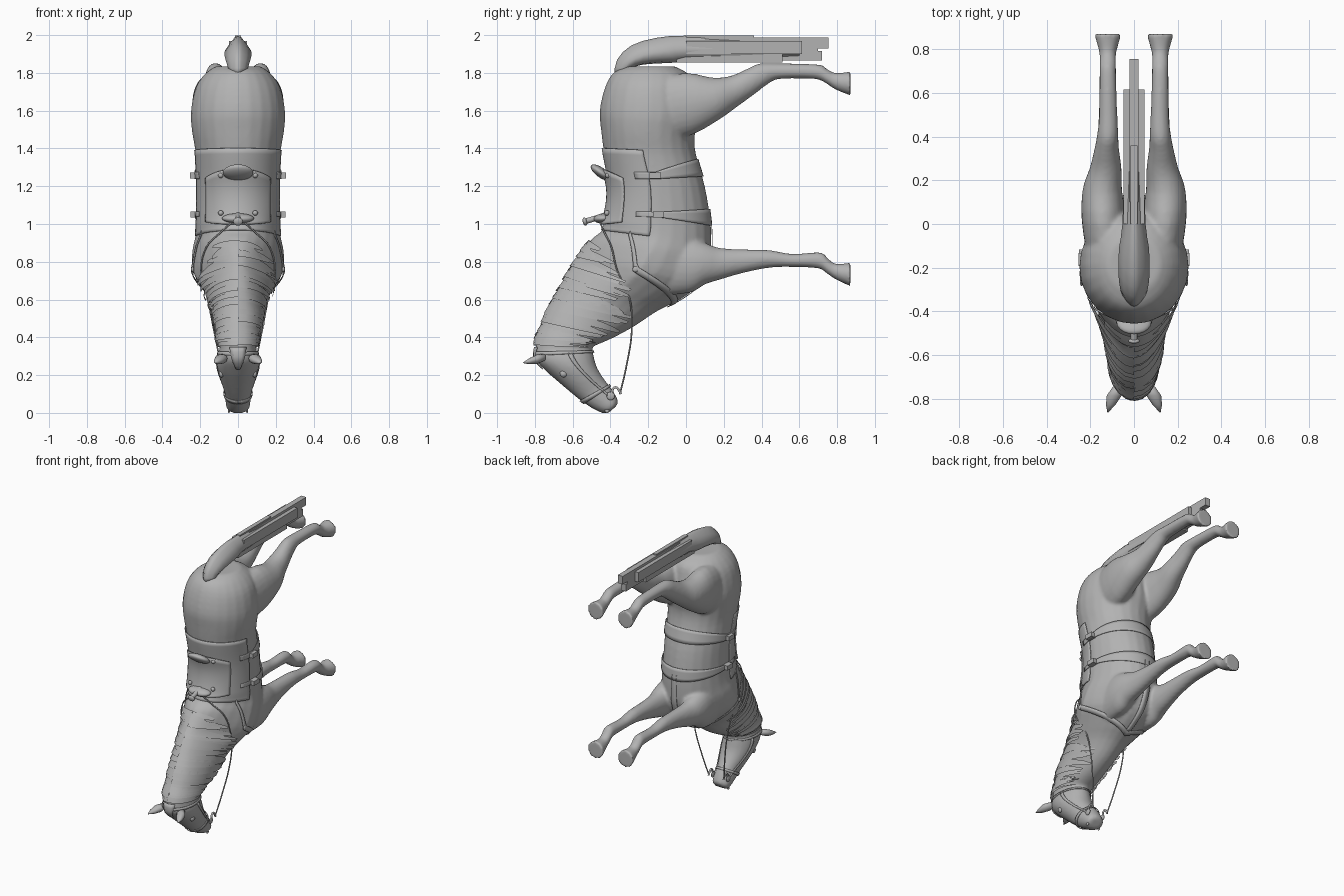
import bpy, bmesh, math, random
from mathutils import Vector

if "Cube" in bpy.data.objects:
    bpy.data.objects.remove(bpy.data.objects["Cube"])
random.seed(4)

grey = bpy.data.materials.new("plain grey")
grey.diffuse_color = (0.45, 0.45, 0.45, 1)
grey.use_nodes = True
grey.node_tree.nodes["Principled BSDF"].inputs["Base Color"].default_value = grey.diffuse_color

# cross-sections: outline point A (y,z), opposite point B (y,z), half width, x centre
TORSO = [(-.31, 1.835, -.06, 1.835, .12, 0), (-.385, 1.80, .02, 1.79, .175, 0),
         (-.43, 1.72, .05, 1.72, .225, 0), (-.457, 1.6, .07, 1.58, .25, 0),
         (-.45, 1.5, .045, 1.46, .242, 0), (-.435, 1.38, .055, 1.36, .224, 0),
         (-.405, 1.2, .10, 1.2, .217, 0), (-.42, 1.05, .128, 1.03, .217, 0),
         (-.44, .97, .135, .90, .226, 0), (-.50, .92, .125, .80, .242, 0),
         (-.56, .83, .07, .68, .24, 0), (-.61, .75, -.03, .60, .195, 0),
         (-.66, .66, -.15, .54, .152, 0), (-.71, .57, -.27, .46, .127, 0),
         (-.755, .47, -.38, .40, .113, 0), (-.785, .40, -.46, .365, .103, 0),
         (-.80, .33, -.51, .345, .095, 0)]
HEAD = [(-.79, .38, -.50, .36, .085, 0), (-.80, .29, -.49, .31, .108, 0),
        (-.745, .225, -.475, .25, .11, 0), (-.66, .15, -.445, .195, .093, 0),
        (-.57, .075, -.415, .155, .073, 0), (-.50, .026, -.385, .115, .067, 0),
        (-.44, -.002, -.36, .065, .062, 0), (-.41, .0, -.365, .04, .042, 0)]
HIND = [(-.2, 1.77, -.1, 1.44, .09, .125), (.0, 1.80, .04, 1.475, .10, .14),
        (.14, 1.775, .18, 1.555, .09, .145), (.24, 1.785, .27, 1.62, .073, .13),
        (.33, 1.825, .36, 1.685, .056, .125), (.39, 1.85, .44, 1.745, .048, .12),
        (.5, 1.85, .5, 1.768, .042, .118), (.70, 1.845, .68, 1.768, .038, .12),
        (.74, 1.825, .74, 1.745, .038, .12), (.79, 1.80, .79, 1.712, .04, .12),
        (.87, 1.807, .87, 1.68, .063, .12)]
FORE = [(-.2, .95, -.15, .62, .08, .12), (.0, .93, .02, .635, .085, .13),
        (.10, .90, .10, .68, .078, .13), (.18, .873, .18, .705, .064, .125),
        (.30, .866, .30, .74, .052, .12), (.44, .862, .44, .768, .045, .12),
        (.56, .842, .56, .772, .04, .12), (.71, .85, .70, .765, .038, .12),
        (.745, .825, .745, .738, .038, .12), (.79, .79, .79, .708, .04, .12),
        (.87, .795, .87, .67, .063, .12)]
TAIL = [(-.38, 1.79, -.30, 1.82, .045, 0), (-.365, 1.87, -.24, 1.842, .062, 0),
        (-.29, 1.945, -.15, 1.85, .072, 0), (-.16, 1.985, -.05, 1.855, .068, 0),
        (0, 1.997, 0, 1.865, .053, 0), (.3, 1.985, .3, 1.87, .045, 0),
        (.60, 1.975, .60, 1.885, .04, 0)]


def surf(sec, s, ang, off=0.0):
    """Point on a loft: s along the sections, ang around (0 = outline A)."""
    n = len(sec) - 1
    i = max(0, min(int(s), n - 1))
    t = s - i
    p = [sec[max(0, min(k, n))] for k in (i - 1, i, i + 1, i + 2)]
    ay, az, by, bz, w, xc = [
        .5 * (2 * q + (r - o) * t + (2 * o - 5 * q + 4 * r - u) * t * t + (3 * q - o - 3 * r + u) * t ** 3)
        for o, q, r, u in zip(*p)]
    c = Vector((xc, (ay + by) / 2, (az + bz) / 2))
    v = Vector((0, (ay - by) / 2, (az - bz) / 2))
    x = Vector((1, 0, 0))
    nrm = v.normalized() * math.cos(ang) / v.length + x * math.sin(ang) / w
    # egg shape: narrow neck crest above wide shoulders, peaked tail
    egg = .5 * max(0, 1 - abs(s - 10.4) / 3) if sec is TORSO else .45 if sec is TAIL else 0
    w *= 1 - egg * max(0, math.cos(ang))
    return c + v * math.cos(ang) + x * w * math.sin(ang) + nrm.normalized() * off


def finish(bm, name, smooth=True):
    bmesh.ops.recalc_face_normals(bm, faces=bm.faces)
    me = bpy.data.meshes.new(name)
    bm.to_mesh(me)
    bm.free()
    for f in me.polygons:
        f.use_smooth = smooth
    ob = bpy.data.objects.new(name, me)
    bpy.context.collection.objects.link(ob)
    me.materials.append(grey)
    return ob


def skin(bm, rings):
    rows = [[bm.verts.new(p) for p in r] for r in rings]
    for a, b in zip(rows, rows[1:]):
        for j in range(len(a)):
            bm.faces.new((a[j], a[j - 1], b[j - 1], b[j]))
    bm.faces.new(rows[0])
    bm.faces.new(rows[-1])


def loft(bm, sec, flip=1, n=24, sub=3):
    rings = []
    for k in range((len(sec) - 1) * sub + 1):
        pts = [surf(sec, k / sub, math.tau * j / n) for j in range(n)]
        rings.append([(p.x * flip, p.y, p.z) for p in pts])
    skin(bm, rings)


def patch(name, funcs, nu, nv, thick=0.0):
    """Grid sheets from functions f(u, v) -> point."""
    bm = bmesh.new()
    for f in funcs:
        g = [[bm.verts.new(f(i / nu, j / nv)) for j in range(nv + 1)] for i in range(nu + 1)]
        for i in range(nu):
            for j in range(nv):
                bm.faces.new((g[i][j], g[i + 1][j], g[i + 1][j + 1], g[i][j + 1]))
    ob = finish(bm, name)
    if thick:
        m = ob.modifiers.new("thickness", "SOLIDIFY")
        m.thickness, m.offset = thick, 0


def ball(name, loc, size, rot=(0, 0, 0)):
    bpy.ops.mesh.primitive_uv_sphere_add(segments=20, ring_count=12, radius=1, location=loc, rotation=rot, scale=size)
    ob = bpy.context.object
    ob.name = name
    ob.data.materials.append(grey)
    bpy.ops.object.shade_smooth()


def box(name, lo, hi):
    lo, hi = Vector(lo), Vector(hi)
    bpy.ops.mesh.primitive_cube_add(size=1, location=(lo + hi) / 2, scale=hi - lo)
    bpy.context.object.name = name
    bpy.context.object.data.materials.append(grey)


def tube(name, pts, r):
    cu = bpy.data.curves.new(name, "CURVE")
    cu.dimensions, cu.bevel_depth, cu.bevel_resolution = "3D", r, 1
    cu.use_fill_caps = True
    sp = cu.splines.new("BEZIER")
    sp.bezier_points.add(len(pts) - 1)
    for b, p in zip(sp.bezier_points, pts):
        b.co = p
        b.handle_left_type = b.handle_right_type = "AUTO"
    cu.materials.append(grey)
    bpy.context.collection.objects.link(bpy.data.objects.new(name, cu))


R = math.radians

# horse body, neck, head and legs merged into one skin
bm = bmesh.new()
loft(bm, TORSO)
loft(bm, HEAD)
for side in (1, -1):
    loft(bm, HIND, side)
    loft(bm, FORE, side)
body = finish(bm, "horse_body")
m = body.modifiers.new("merge", "REMESH")
m.mode, m.voxel_size, m.use_smooth_shade = "VOXEL", .011, True
m = body.modifiers.new("soften", "SMOOTH")
m.factor, m.iterations = .5, 5

# tail with hair slabs
bm = bmesh.new()
loft(bm, TAIL, n=12, sub=2)
finish(bm, "tail")
for x0, x1, y0, y1, z0, z1 in ((-.02, .02, .1, .755, 1.93, 1.988), (-.02, .02, .2, .72, 1.865, 1.915),
                               (-.048, .048, .0, .615, 1.90, 1.97), (-.02, .02, .3, .70, 1.9, 1.95),
                               (-.035, .035, -.05, .51, 1.855, 1.90), (-.015, .015, .0, .36, 1.95, 1.997)):
    box("tail_hair", (x0, y0, z0), (x1, y1, z1))

# mane: overlapping tapered locks on both sides of the crest
locks = []
for side in (1, -1):
    for k in range(30):
        s0 = 9.3 + 6 * k / 29
        reach = R(min(140, 50 + 24 * (s0 - 9.3)) + random.uniform(-14, 10))
        wid, drift, off = random.uniform(.32, .5), random.uniform(.0, .45), random.uniform(.006, .016)

        def lock(u, v, s0=s0, reach=reach, wid=wid, drift=drift, off=off, side=side):
            s = s0 + drift * u * u + wid * (v - .5) * (1 - .65 * u ** 3)
            return surf(TORSO, min(s, 16), side * u * reach, off + .006 * v)
        locks.append(lock)
patch("mane", locks, 8, 2)
patch("forelock", [lambda u, v: surf(HEAD, .4 + 1.5 * u, (v - .5) * .9 * (1 - .8 * u), .006)], 6, 4, .004)

# saddle blanket and saddle
patch("saddle_blanket", [lambda u, v: surf(TORSO, 4.85 + 3.2 * u, R(-82 + 164 * v), .005)], 16, 32, .006)


def seat(u, v):
    edge = abs(2 * v - 1)
    return surf(TORSO, 5.5 + (2.1 - .5 * edge ** 2) * u + .25 * edge ** 2, R(-48 + 96 * v),
                .011 + .016 * (2 * u - 1) ** 2 * (1 - edge ** 2))


patch("saddle_seat", [seat], 12, 24, .008)
ball("saddle_cantle", (0, -.45, 1.272), (.08, .065, .026), (-.62, 0, 0))
ball("saddle_pommel", (0, -.44, 1.03), (.085, .05, .026), (.1, 0, 0))
tube("saddle_horn", [(0, -.42, 1.05), (0, -.48, 1.03), (0, -.53, 1.015)], .017)
ball("horn_cap", (0, -.535, 1.013), (.026, .012, .022), (.25, 0, 0))

# girth straps, widening under the belly, with buckles
for s0, drift in ((5.68, -.28), (6.93, .05)):
    def girth(u, v, s0=s0, drift=drift):
        a = R(65 + 230 * u)
        belly = max(0, -math.cos(a))
        return surf(TORSO, s0 + drift * belly + (v - .5) * (.2 + .38 * belly), a, .010 - .005 * belly)
    patch("girth_strap", [girth], 36, 4, .004)
    for side in (1, -1):
        p = surf(TORSO, s0, side * R(90), .018)
        box("buckle", p - Vector((.018, .03, .016)), p + Vector((.018, .03, .016)))
        ball("saddle_stud", surf(TORSO, s0, side * R(22), .022), (.014, .014, .014))


# breast collar and chest strap
def collar(u, v):
    t = abs(2 * u - 1)                      # 1 at the saddle, 0 at mid chest
    side = 1 if u < .5 else -1
    if t > .55:
        k = (1 - t) / .45
        s, a = 8 + 2 * k, 60 + 26 * k
    else:
        k = 1 - t / .55
        s, a = 10 + 1.5 * k, 86 + 94 * k
    return surf(TORSO, s + (v - .5) * .3, side * R(a), .008)


patch("breast_collar", [collar], 48, 2, .004)
patch("chest_strap", [lambda u, v: surf(TORSO, 11.4 - 4.4 * u, R(175 + 10 * v), .005)], 20, 1, .004)

# bridle bands, cheek straps and bit
for s0, wid in ((.75, .2), (4.3, .3)):
    patch("bridle_band", [lambda u, v: surf(HEAD, s0 + wid * (v - .5), math.tau * u, .005)], 28, 1, .004)
for side in (1, -1):
    patch("cheek_strap", [lambda u, v: surf(HEAD, .8 + 4.4 * u, side * R(98 + 18 * u + 9 * v), .005)], 14, 1, .004)
    bit = surf(HEAD, 5.2, side * R(125), .008)
    ball("bit_ring", bit, (.008, .022, .022))
    tube("bit_shank", [bit, (side * .06, -.375, .135), (side * .06, -.352, .115), (side * .06, -.345, .10)], .007)
    ball("collar_ring", surf(TORSO, 10, side * R(86), .008), (.008, .016, .016))
    ball("eye", surf(HEAD, 2.35, side * R(62), -.006), (.014, .02, .02))
    ball("nostril", surf(HEAD, 6.1, side * R(55), -.002), (.006, .012, .012))
    # rein
    tube("rein", [(side * .06, -.35, .10), (side * .09, -.315, .25), (side * .13, -.287, .45), (side * .165, -.305, .63),
                  surf(TORSO, 10.3, side * R(72), .010), surf(TORSO, 9.2, side * R(52), .010),
                  surf(TORSO, 8.2, side * R(25), .012), (side * .02, -.46, 1.02)], .0045)
    # pointed ear
    ear = []
    for t, r in ((0, .022), (.35, .034), (.7, .022), (1, .002)):
        c = Vector((side * (.075 + .045 * t), -.745 - .118 * t, .295 - .03 * t))
        ear.append([c + Vector((r * math.cos(math.tau * j / 12), 0, r * .75 * math.sin(math.tau * j / 12)))
                    for j in range(12)])
    bm = bmesh.new()
    skin(bm, ear)
    finish(bm, "ear")
